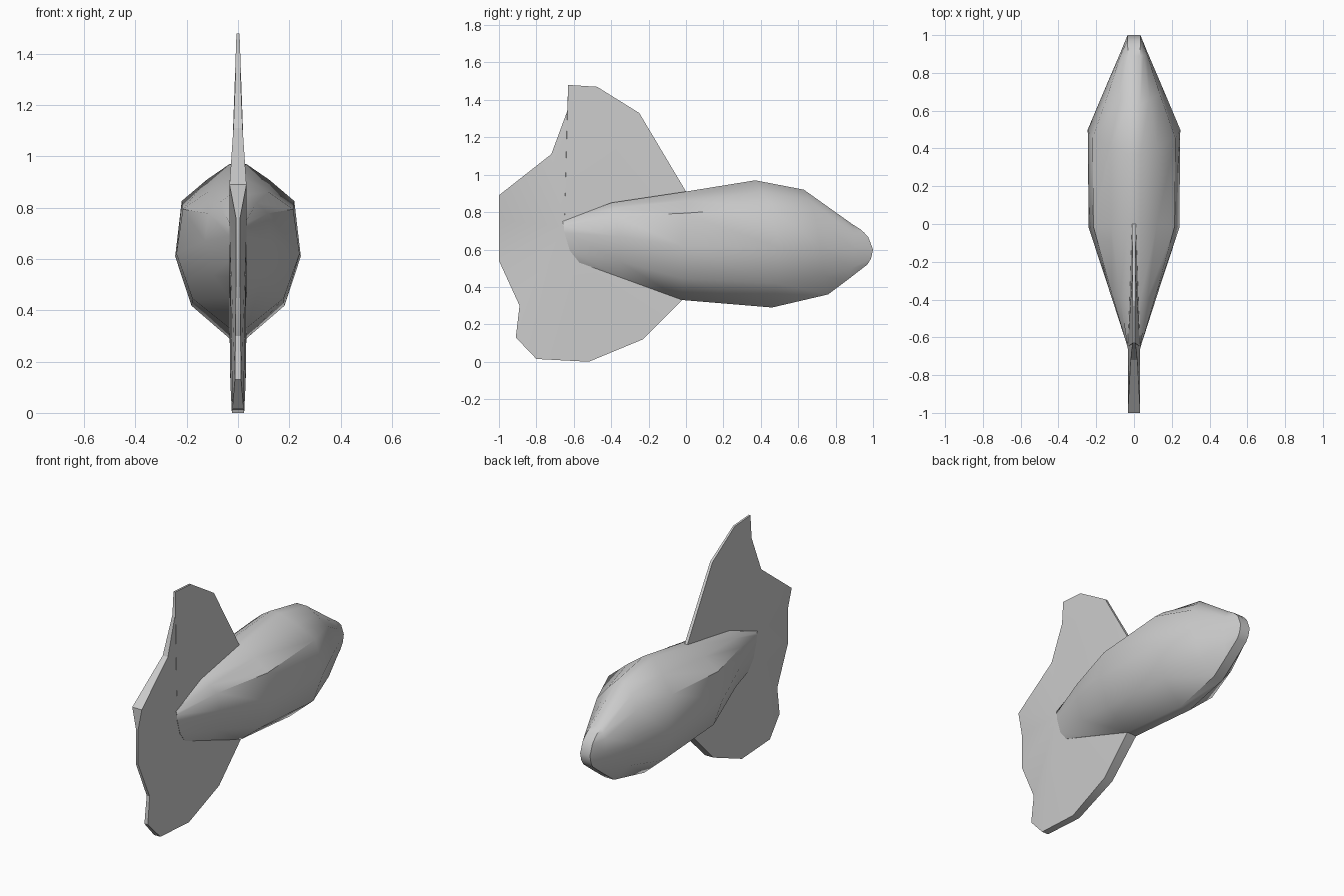
import bpy, bmesh, math

if "Cube" in bpy.data.objects:
    bpy.data.objects.remove(bpy.data.objects["Cube"])

grey = bpy.data.materials.new("plain grey")
grey.diffuse_color = (0.6, 0.6, 0.6, 1)
grey.use_nodes = True
grey.node_tree.nodes["Principled BSDF"].inputs["Base Color"].default_value = grey.diffuse_color
RIDGE = 0.033


def finish(bm, name, angle):
    bmesh.ops.remove_doubles(bm, verts=bm.verts, dist=0.0005)
    bmesh.ops.recalc_face_normals(bm, faces=bm.faces)
    mesh = bpy.data.meshes.new(name)
    bm.to_mesh(mesh)
    bm.free()
    mesh.materials.append(grey)
    ob = bpy.data.objects.new(name, mesh)
    bpy.context.collection.objects.link(ob)
    bpy.ops.object.select_all(action='DESELECT')
    ob.select_set(True)
    bpy.context.view_layer.objects.active = ob
    bpy.ops.object.shade_smooth_by_angle(angle=math.radians(angle))


# Body: stations of (y top, y middle, y bottom, half width, z top, z middle, z bottom)
stations = [
    (-0.66, -0.65, -0.57, 0.034, 0.75, 0.69, 0.53),
    (-0.40, -0.36, -0.34, 0.128, 0.85, 0.67, 0.447),
    (0.00, -0.02, -0.02, 0.240, 0.91, 0.62, 0.33),
    (0.37, 0.50, 0.46, 0.245, 0.97, 0.61, 0.29),
    (0.63, 0.72, 0.76, 0.152, 0.92, 0.61, 0.36),
    (0.89, 0.90, 0.86, 0.075, 0.735, 0.60, 0.435),
    (0.93, 1.00, 0.97, 0.034, 0.71, 0.60, 0.52),
]
# Half cross-section: (share of width, height from -1 bottom to +1 top)
section = [(0, 1), (0.42, 0.83), (0.88, 0.6), (1, 0), (0.7, -0.6), (0, -1)]

bm = bmesh.new()
rings = []
for yt, ym, yb, w, zt, zm, zb in stations:
    half = []
    for u, h in section:
        ye, ze = (yt, zt) if h > 0 else (yb, zb)
        # ease the lean so the nose and tail ends are rounded
        k = h * h
        half.append((RIDGE + u * (w - RIDGE), ym + (ye - ym) * k, zm + (ze - zm) * abs(h)))
    loop = half + [(-x, y, z) for x, y, z in reversed(half)]
    rings.append([bm.verts.new(p) for p in loop])
n = len(rings[0])
for a, b in zip(rings, rings[1:]):
    for i in range(n):
        j = (i + 1) % n
        bm.faces.new((a[i], a[j], b[j], b[i]))
# close nose and tail with cross strips
for r in (rings[0], rings[-1]):
    for i in range(n // 2 - 1):
        bm.faces.new((r[i], r[i + 1], r[n - 2 - i], r[n - 1 - i]))
finish(bm, "body", 40)

# Tail fin: outline of (y, z, half thickness), fanned from a thick hub
outline = [
    (-0.63, 1.48, 0.006), (-0.475, 1.47, 0.006), (-0.25, 1.33, 0.008),
    (0.00, 0.91, 0.010), (-0.02, 0.33, 0.033), (-0.23, 0.12, 0.030),
    (-0.52, 0.00, 0.024), (-0.80, 0.015, 0.022), (-0.91, 0.13, 0.012),
    (-0.89, 0.30, 0.010), (-1.0, 0.54, 0.008), (-1.0, 0.76, 0.008),
    (-1.0, 0.89, 0.033), (-0.72, 1.11, 0.018), (-0.635, 1.34, 0.009),
]
bm = bmesh.new()
sides = []
for s in (1, -1):
    hub = bm.verts.new((s * RIDGE, -0.65, 0.72))
    rim = [bm.verts.new((s * t, y, z)) for y, z, t in outline]
    sides.append(rim)
    for i in range(len(rim)):
        bm.faces.new((hub, rim[i], rim[(i + 1) % len(rim)]))
right, left = sides
for i in range(len(right)):
    j = (i + 1) % len(right)
    bm.faces.new((right[i], right[j], left[j], left[i]))
finish(bm, "tail_fin", 30)
